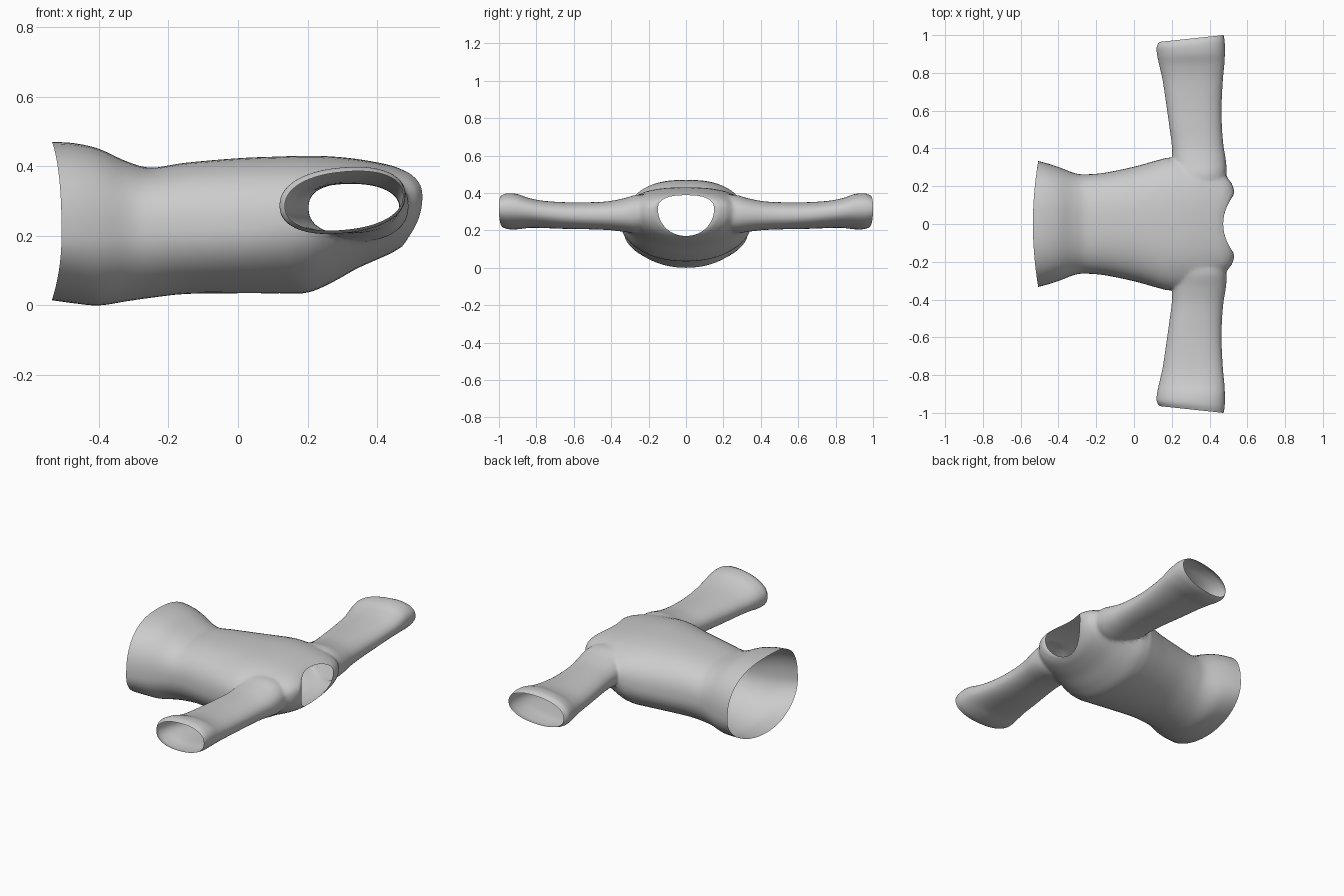
import bpy, bmesh, math

if "Cube" in bpy.data.objects:
    bpy.data.objects.remove(bpy.data.objects["Cube"])

SEG = 56    # points around each ring
SUB = 5     # interpolated rings between stations


def smooth_stations(rows):
    # Catmull-Rom interpolation of station parameters
    out = []
    for i in range(len(rows) - 1):
        p0, p1 = rows[max(i - 1, 0)], rows[i]
        p2, p3 = rows[i + 1], rows[min(i + 2, len(rows) - 1)]
        for k in range(SUB):
            t = k / SUB
            out.append([0.5 * (2 * b + (c - a) * t + (2 * a - 5 * b + 4 * c - d) * t * t
                               + (3 * b - a - 3 * c + d) * t ** 3)
                        for a, b, c, d in zip(p0, p1, p2, p3)])
    out.append(list(rows[-1]))
    return out


def power(v, n):
    return math.copysign(abs(v) ** (2 / n), v)


def loft(name, rings, mats):
    # skin closed rings and cap both ends with tagged fans
    bm = bmesh.new()
    loops = [[bm.verts.new(p) for p in r] for r in rings]
    for a, b in zip(loops, loops[1:]):
        for j in range(SEG):
            k = (j + 1) % SEG
            bm.faces.new((a[j], a[k], b[k], b[j]))
    for loop in (loops[0], loops[-1]):
        centre = bm.verts.new([sum(v.co[i] for v in loop) / SEG for i in range(3)])
        for j in range(SEG):
            bm.faces.new((loop[j], loop[(j + 1) % SEG], centre)).material_index = 1
    bmesh.ops.recalc_face_normals(bm, faces=bm.faces)
    me = bpy.data.meshes.new(name)
    bm.to_mesh(me)
    bm.free()
    for m in mats:
        me.materials.append(m)
    ob = bpy.data.objects.new(name, me)
    bpy.context.collection.objects.link(ob)
    return ob


def torso_ring(s):
    xc, xs, w, lo, mid, hi = s
    pts = []
    for j in range(SEG):
        a = 2 * math.pi * j / SEG
        n = 2.5 if math.sin(a) > 0 else 2.05
        c, h = power(math.cos(a), n), power(math.sin(a), n)
        z = mid + h * ((hi - mid) if h > 0 else (mid - lo))
        pts.append((xc + (xs - xc) * c * c, w * c, z))
    return pts


def sleeve_ring(s, side):
    y, x0, x1, lo, hi, slant, tilt = s
    pts = []
    for j in range(SEG):
        a = 2 * math.pi * j / SEG
        c, h = power(math.cos(a), 2.25), power(math.sin(a), 2.25)
        pts.append(((x0 + x1) / 2 + c * (x1 - x0) / 2, side * (y + slant * c),
                    (lo + hi) / 2 + h * (hi - lo) / 2 + tilt * c))
    return pts


# temporary tags: cloth faces and opening faces
tags = [bpy.data.materials.new("cloth_tag"), bpy.data.materials.new("opening_tag")]

# body: x at centre, x at sides, half width, bottom, widest height, top
TORSO = [
    (-0.535, -0.507, 0.333, 0.015, 0.20, 0.470), (-0.47, -0.45, 0.318, 0.006, 0.20, 0.466),
    (-0.40, -0.39, 0.298, 0.000, 0.20, 0.450), (-0.32, -0.31, 0.268, 0.012, 0.205, 0.414),
    (-0.25, -0.25, 0.263, 0.022, 0.21, 0.396), (-0.15, -0.15, 0.272, 0.033, 0.215, 0.410),
    (0.00, 0.00, 0.303, 0.035, 0.22, 0.423), (0.12, 0.12, 0.336, 0.035, 0.235, 0.428),
    (0.20, 0.20, 0.354, 0.037, 0.25, 0.430), (0.27, 0.28, 0.338, 0.066, 0.265, 0.428),
    (0.34, 0.37, 0.315, 0.105, 0.28, 0.421), (0.40, 0.45, 0.282, 0.132, 0.29, 0.411),
    (0.44, 0.505, 0.235, 0.150, 0.30, 0.402), (0.46, 0.529, 0.180, 0.162, 0.31, 0.394),
    (0.472, 0.525, 0.150, 0.170, 0.315, 0.388),
]
shirt = loft("shirt", [torso_ring(s) for s in smooth_stations(TORSO)], tags)

# sleeve: y, x range, z range, slant of the ring, tilt
SLEEVE = [
    (0.15, 0.24, 0.45, 0.22, 0.37, 0, 0), (0.25, 0.21, 0.488, 0.185, 0.392, 0, 0),
    (0.33, 0.203, 0.488, 0.192, 0.372, 0, 0), (0.42, 0.200, 0.473, 0.202, 0.355, 0, 0),
    (0.52, 0.187, 0.465, 0.206, 0.350, 0, 0), (0.64, 0.170, 0.464, 0.208, 0.350, 0, 0.003),
    (0.76, 0.152, 0.470, 0.213, 0.357, 0, 0.008), (0.84, 0.135, 0.478, 0.214, 0.372, 0.004, 0.012),
    (0.90, 0.123, 0.481, 0.208, 0.392, 0.008, 0.015), (0.95, 0.120, 0.480, 0.208, 0.396, 0.014, 0.015),
    (0.982, 0.135, 0.474, 0.217, 0.384, 0.018, 0.015),
]
for side in (-1, 1):
    sleeve = loft("sleeve", [sleeve_ring(s, side) for s in smooth_stations(SLEEVE)], tags)
    mod = shirt.modifiers.new("join", 'BOOLEAN')
    mod.operation, mod.solver, mod.object = 'UNION', 'EXACT', sleeve
    bpy.context.view_layer.objects.active = shirt
    bpy.ops.object.modifier_apply(modifier=mod.name)
    bpy.data.objects.remove(sleeve)

# open the hem, neck and cuffs, then soften the shoulder seams
bm = bmesh.new()
bm.from_mesh(shirt.data)
bmesh.ops.delete(bm, geom=[f for f in bm.faces if f.material_index == 1], context='FACES')
bmesh.ops.remove_doubles(bm, verts=bm.verts, dist=0.0015)
seam = [v for v in bm.verts if 0.22 < abs(v.co.y) < 0.41 and v.co.x > 0.17 and not v.is_boundary]
for _ in range(4):
    bmesh.ops.smooth_vert(bm, verts=seam, factor=0.5, use_axis_x=True, use_axis_y=True, use_axis_z=True)
bm.to_mesh(shirt.data)
bm.free()
shirt.data.materials.clear()
for m in tags:
    bpy.data.materials.remove(m)

# smooth shading
bpy.ops.object.select_all(action='DESELECT')
shirt.select_set(True)
bpy.context.view_layer.objects.active = shirt
bpy.ops.object.shade_smooth_by_angle(angle=math.radians(50))
